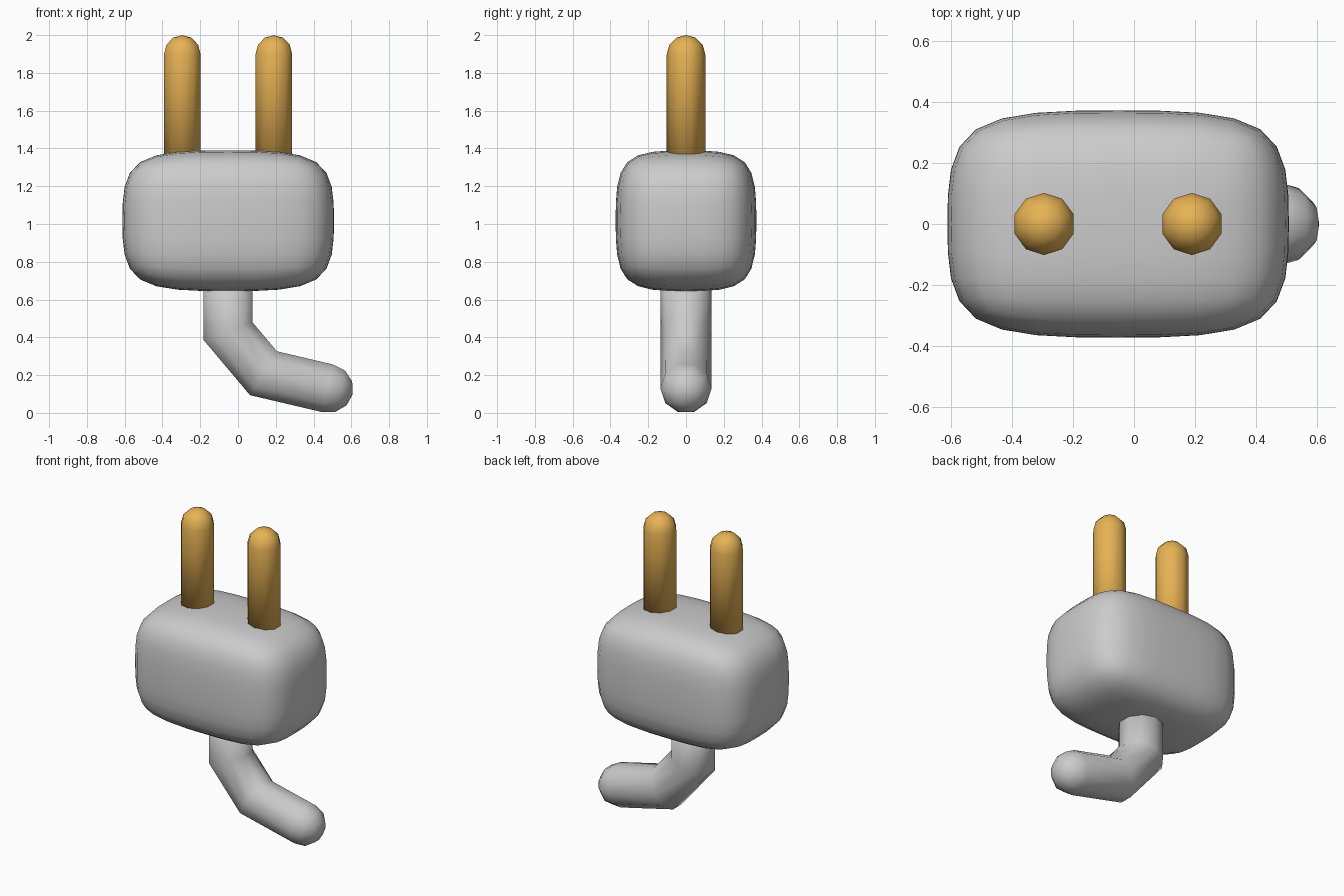
import bpy, bmesh, math
from mathutils import Vector

if "Cube" in bpy.data.objects:
    bpy.data.objects.remove(bpy.data.objects["Cube"])

SIDES = 10


def finish(name, bm, material=None):
    bmesh.ops.recalc_face_normals(bm, faces=bm.faces)
    for f in bm.faces:
        f.smooth = True
    mesh = bpy.data.meshes.new(name)
    bm.to_mesh(mesh)
    bm.free()
    obj = bpy.data.objects.new(name, mesh)
    bpy.context.collection.objects.link(obj)
    if material:
        mesh.materials.append(material)
    return obj


def round_ended_tube(name, path, radius, material=None):
    """Sweep a ten-sided tube along an xz path with mitred bends and a domed end."""
    pts = [Vector((x, 0, z)) for x, z in path]
    dirs = [(b - a).normalized() for a, b in zip(pts, pts[1:])]
    side = Vector((0, 1, 0))
    bm = bmesh.new()

    def ring(centre, across, r):
        return [bm.verts.new(centre + side * r * math.cos(a) + across * r * math.sin(a))
                for a in (2 * math.pi * k / SIDES for k in range(SIDES))]

    rings = []
    for i, p in enumerate(pts):
        d0, d1 = dirs[max(i - 1, 0)], dirs[min(i, len(dirs) - 1)]
        mid = (d0 + d1).normalized()
        rings.append(ring(p, mid.cross(side) / mid.dot(d0), radius))
    # domed end
    end, d = pts[-1], dirs[-1]
    for deg in (30, 60):
        t = math.radians(deg)
        rings.append(ring(end + d * radius * math.sin(t), d.cross(side), radius * math.cos(t)))
    pole = bm.verts.new(end + d * radius)

    bm.faces.new(rings[0])
    for a, b in zip(rings, rings[1:]):
        for k in range(SIDES):
            n = (k + 1) % SIDES
            bm.faces.new((a[k], a[n], b[n], b[k]))
    for k in range(SIDES):
        bm.faces.new((rings[-1][k], rings[-1][(k + 1) % SIDES], pole))
    return finish(name, bm, material)


brass = bpy.data.materials.new("brass")
brass.diffuse_color = (0.8, 0.45, 0.09, 1)
brass.use_nodes = True
brass.node_tree.nodes["Principled BSDF"].inputs["Base Color"].default_value = brass.diffuse_color

# plug body: once-divided box softened by subdivision
bm = bmesh.new()
bmesh.ops.create_cube(bm, size=1)
bmesh.ops.subdivide_edges(bm, edges=bm.edges[:], cuts=1, use_grid_fill=True)
bmesh.ops.scale(bm, vec=(1.12, 0.745, 0.745), verts=bm.verts)
bmesh.ops.translate(bm, vec=(-0.052, 0, 1.017), verts=bm.verts)
body = finish("plug_body", bm)
sub = body.modifiers.new("rounding", 'SUBSURF')
sub.levels = sub.render_levels = 2

# pins
for label, x in (("left", -0.295), ("right", 0.19)):
    round_ended_tube(label + "_pin", [(x, 1.3), (x, 1.898)], 0.102, brass)

# bent cable stub
round_ended_tube("cable", [(-0.053, 0.75), (-0.053, 0.433), (0.135, 0.21), (0.475, 0.13)], 0.136)
